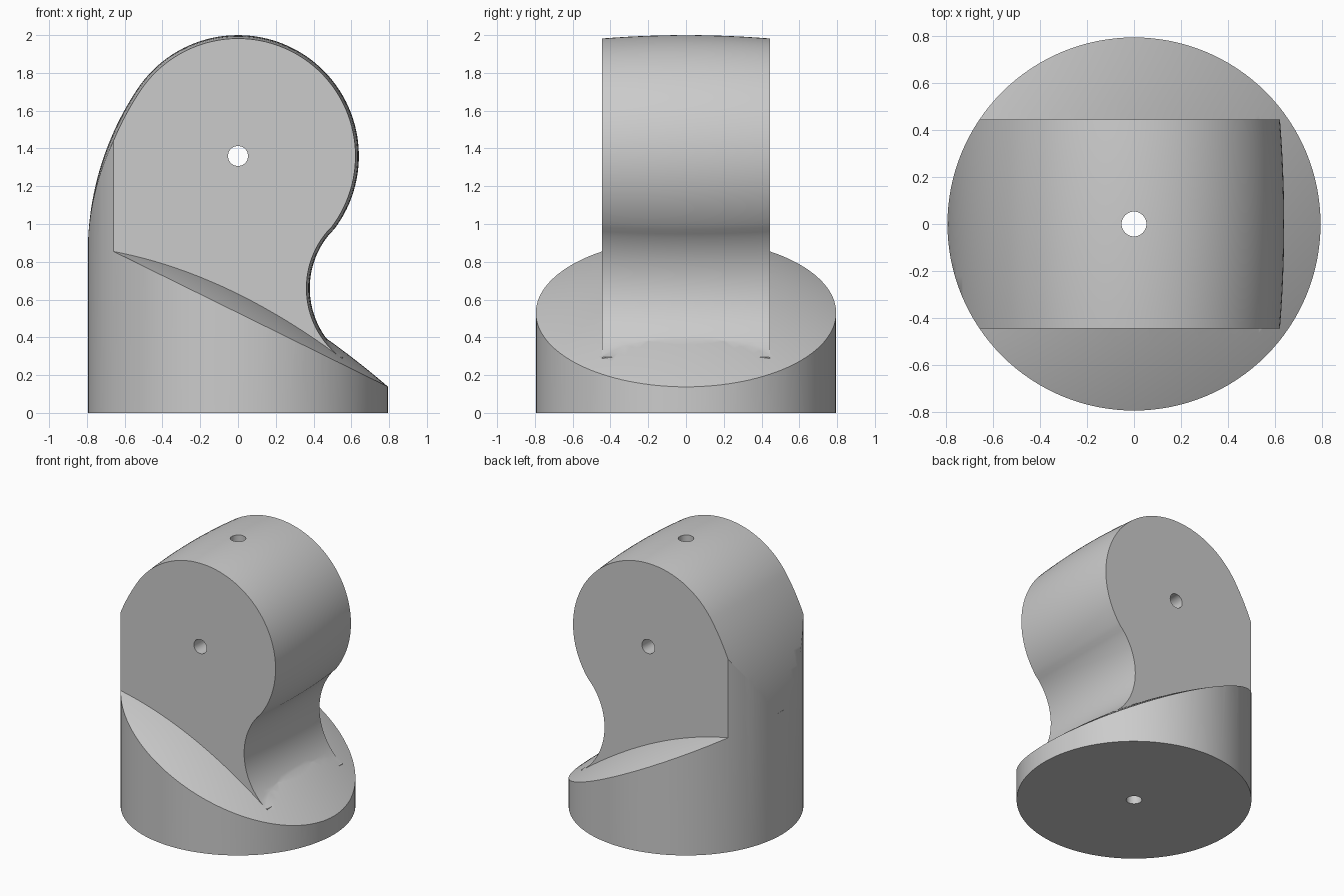
import bpy, bmesh, math

if "Cube" in bpy.data.objects:
    bpy.data.objects.remove(bpy.data.objects["Cube"])

RADIUS, HALF, BORE = 0.795, 0.445, 0.053

grey = bpy.data.materials.new("plain grey")
grey.diffuse_color = (0.6, 0.6, 0.6, 1)
grey.use_nodes = True
grey.node_tree.nodes["Principled BSDF"].inputs["Base Color"].default_value = grey.diffuse_color


def make_object(name, bm):
    bmesh.ops.recalc_face_normals(bm, faces=bm.faces)
    mesh = bpy.data.meshes.new(name)
    bm.to_mesh(mesh)
    bm.free()
    mesh.materials.append(grey)
    ob = bpy.data.objects.new(name, mesh)
    bpy.context.collection.objects.link(ob)
    return ob


def cylinder(name, radius, depth, loc, rot=(0, 0, 0), sides=128):
    bpy.ops.mesh.primitive_cylinder_add(vertices=sides, radius=radius, depth=depth,
                                        location=loc, rotation=rot)
    ob = bpy.context.object
    ob.name = name
    ob.data.materials.append(grey)
    return ob


def arc(cx, cz, r, a0, a1, n):
    angles = [math.radians(a0 + (a1 - a0) * i / n) for i in range(n + 1)]
    return [(cx + r * math.cos(a), cz + r * math.sin(a)) for a in angles]


def skin(bm, loops):
    n = len(loops[0])
    for a, b in zip(loops, loops[1:]):
        for i in range(n):
            j = (i + 1) % n
            bm.faces.new((a[i], a[j], b[j], b[i]))


# Base: stock with a gently domed, tilted top
def dome(x, y):
    return 0.53 - 0.493 * x + 0.145 * (1 - (x * x + y * y) / RADIUS ** 2)


bm = bmesh.new()
circle = [(math.cos(math.tau * i / 96), math.sin(math.tau * i / 96)) for i in range(96)]
loops = [[bm.verts.new((0.9 * c, 0.9 * s, -0.2)) for c, s in circle]]
for k in range(14, 0, -1):
    r = 0.9 * k / 14
    loops.append([bm.verts.new((r * c, r * s, dome(r * c, r * s))) for c, s in circle])
skin(bm, loops)
bm.faces.new(loops[0])
tip = bm.verts.new((0, 0, dome(0, 0)))
for i in range(96):
    bm.faces.new((loops[-1][i], loops[-1][(i + 1) % 96], tip))
body = make_object("pivot_body", bm)

# Upright tongue: hooked profile, slightly crowned across its thickness
neck = math.degrees(math.atan2(1.36 - 0.66, -0.825))
profile = [(-0.9, -0.1), (0.57, -0.1)]
profile += arc(0.825, 0.66, 0.445, 235, neck, 28)
profile += arc(0, 1.36, 0.64, neck - 180, 146.2, 64)[1:]
profile += arc(0.761, 0.85, 1.556, 146.2, 179.3, 24)[1:]
profile += [(-0.85, 0.75)]


def inset(points, d):
    out = []
    for i, (x, z) in enumerate(points):
        x0, z0 = points[i - 1]
        x1, z1 = points[(i + 1) % len(points)]
        tx, tz = x1 - x0, z1 - z0
        length = math.hypot(tx, tz)
        out.append((x - d * tz / length, z + d * tx / length))
    return out


bm = bmesh.new()
loops = []
for k in range(-6, 7):
    t = k / 6
    loops.append([bm.verts.new((x, HALF * t, z)) for x, z in inset(profile, 0.018 * t * t)])
skin(bm, loops)
bm.faces.new(loops[0])
bm.faces.new(loops[-1])
tongue = make_object("tongue", bm)

# Round envelope and the two crossing bores
envelope = cylinder("round_envelope", RADIUS, 2.4, (0, 0, 1.2))
cross_bore = cylinder("cross_bore", BORE, 3, (0, 0, 1.36), (math.pi / 2, 0, 0), 32)
long_bore = cylinder("long_bore", BORE, 4, (0, 0, 1), sides=32)

for tool, mode in ((tongue, 'UNION'), (envelope, 'INTERSECT'),
                   (cross_bore, 'DIFFERENCE'), (long_bore, 'DIFFERENCE')):
    bpy.context.view_layer.objects.active = body
    mod = body.modifiers.new(tool.name, 'BOOLEAN')
    mod.operation, mod.solver, mod.object = mode, 'EXACT', tool
    bpy.ops.object.modifier_apply(modifier=mod.name)
    bpy.data.objects.remove(tool)

bpy.ops.object.select_all(action='DESELECT')
body.select_set(True)
bpy.context.view_layer.objects.active = body
bpy.ops.object.shade_smooth_by_angle(angle=math.radians(25))
